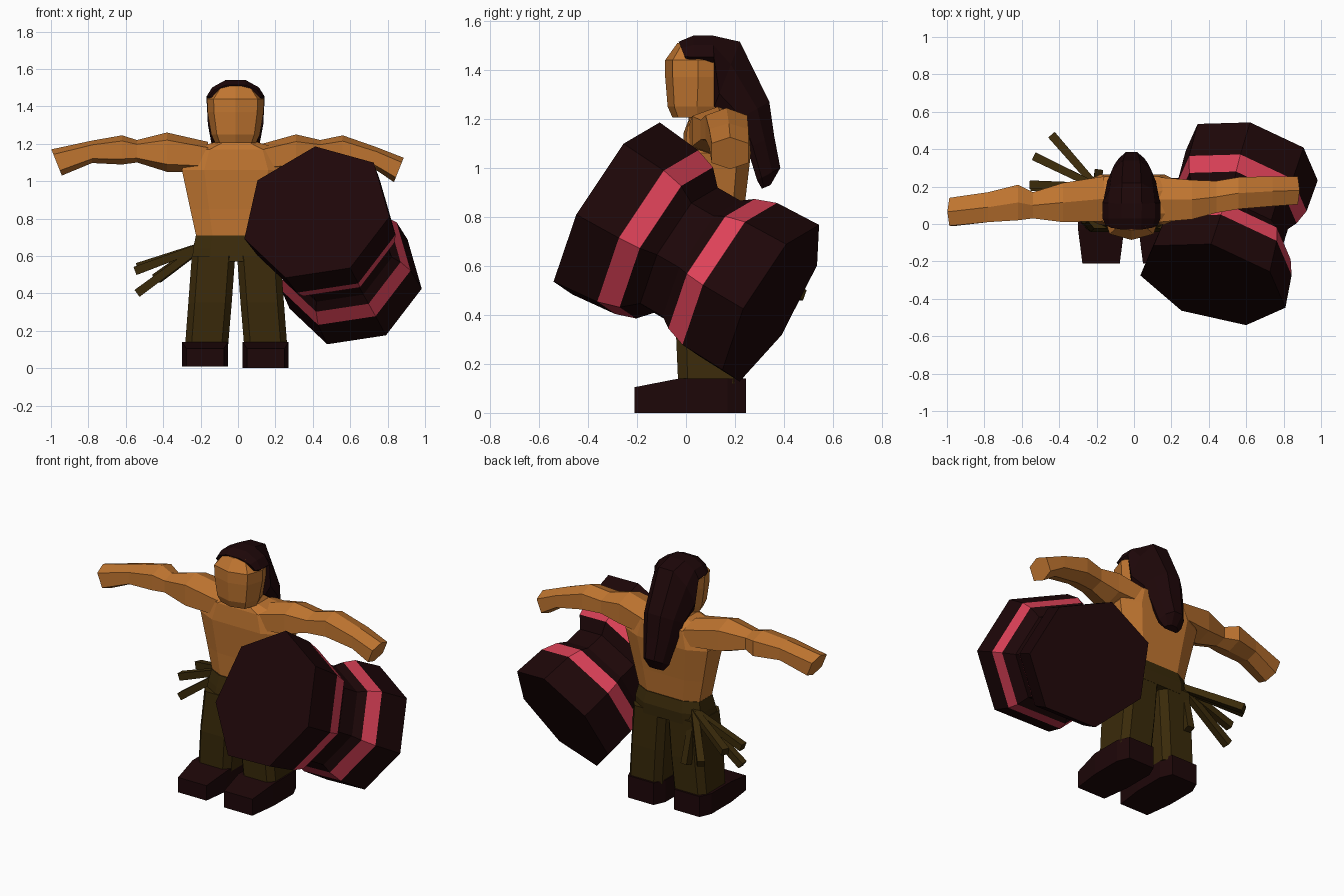
import bpy, bmesh
from math import sin, cos, pi, copysign
from mathutils import Vector

if "Cube" in bpy.data.objects:
    bpy.data.objects.remove(bpy.data.objects["Cube"], do_unlink=True)


def material(name, colour):
    mat = bpy.data.materials.new(name)
    mat.use_nodes = True
    mat.diffuse_color = (*colour, 1)
    mat.node_tree.nodes["Principled BSDF"].inputs["Base Color"].default_value = (*colour, 1)
    return mat


skin = material("tan skin", (0.53, 0.18, 0.03))
brown = material("dark brown", (0.0125, 0.002, 0.0025))
olive = material("olive cloth", (0.042, 0.023, 0.003))
pink = material("pink band", (0.74, 0.055, 0.1))


def loft(name, rings, mats, paint=None):
    """Skin a list of equal-sized point rings and cap both ends."""
    bm = bmesh.new()
    rows = [[bm.verts.new(p) for p in ring] for ring in rings]
    n = len(rows[0])
    for k, (low, high) in enumerate(zip(rows, rows[1:])):
        for i in range(n):
            j = (i + 1) % n
            face = bm.faces.new((low[i], low[j], high[j], high[i]))
            face.material_index = paint(k) if paint else 0
    bm.faces.new(rows[0])
    bm.faces.new(rows[-1])
    bmesh.ops.recalc_face_normals(bm, faces=bm.faces[:])
    mesh = bpy.data.meshes.new(name)
    bm.to_mesh(mesh)
    bm.free()
    obj = bpy.data.objects.new(name, mesh)
    bpy.context.collection.objects.link(obj)
    for mat in mats:
        mesh.materials.append(mat)


def squash(value, power):
    return copysign(abs(value) ** power, value)


def level_ring(cx, cy, z, rx, ry, turn=0.5, power=0.6):
    """Horizontal eight-sided ring; turn 0.5 gives a flat front."""
    angles = [(i + turn) * pi / 4 for i in range(8)]
    grow = 1 / cos(pi / 8) ** power if turn else 1
    return [(cx + rx * grow * squash(cos(a), power),
             cy + ry * grow * squash(sin(a), power), z) for a in angles]


# Torso with neck
loft("torso", [level_ring(-0.01, *row) for row in (
    (0.12, 0.69, 0.21, 0.105), (0.125, 0.85, 0.245, 0.115),
    (0.13, 1.06, 0.29, 0.135), (0.13, 1.17, 0.24, 0.125),
    (0.11, 1.21, 0.11, 0.09), (0.08, 1.28, 0.07, 0.07))], [skin])

# Head with a ridge down the middle of the face
loft("head", [level_ring(-0.013, *row, turn=0, power=0.75) for row in (
    (0.045, 1.205, 0.11, 0.1), (0.045, 1.25, 0.13, 0.12),
    (0.05, 1.37, 0.15, 0.135), (0.05, 1.44, 0.152, 0.135),
    (0.055, 1.51, 0.095, 0.09))], [skin])


# Hair sweeping over the head into a long tail
def hair_ring(y0, z0, y1, z1, width):
    outline = ((0, 0.35), (0.35, 0.8), (0.8, 1), (1, 0.85))
    half = [(w * width, y0 + (y1 - y0) * t, z0 + (z1 - z0) * t) for t, w in outline]
    return [(x - 0.013, y, z) for x, y, z in half] + \
           [(-x - 0.013, y, z) for x, y, z in reversed(half)]


loft("hair", [hair_ring(*row) for row in (
    (-0.03, 1.515, 0, 1.44, 0.14), (0.03, 1.54, 0.03, 1.43, 0.155),
    (0.11, 1.54, 0.115, 1.43, 0.156), (0.22, 1.515, 0.115, 1.25, 0.148),
    (0.34, 1.27, 0.2, 1.19, 0.13), (0.36, 1.13, 0.25, 1.08, 0.112),
    (0.385, 1, 0.29, 0.95, 0.085), (0.345, 0.93, 0.31, 0.915, 0.05))], [brown])


# Arms: six-sided sections from shoulder to fist, fist end slanted
def arm_ring(x, y, z, ry, rz, skew=0):
    ring = []
    for i in range(6):
        a = (i + 0.5) * pi / 3
        dz = rz * squash(sin(a), 0.7)
        ring.append((x + skew * dz, y + ry * cos(a) / cos(pi / 6), z + dz))
    return ring


def arm(name, side, rows):
    rings = [arm_ring(side * row[0], *row[1:]) for row in rows[:-1]]
    rings.append(arm_ring(side * rows[-1][0], *rows[-1][1:], skew=side * 0.4))
    loft(name, rings, [skin])


arm("right_arm", -1, (
    (0.16, 0.135, 1.13, 0.12, 0.08), (0.38, 0.115, 1.155, 0.105, 0.105),
    (0.54, 0.1, 1.16, 0.07, 0.06), (0.62, 0.115, 1.167, 0.095, 0.078),
    (0.78, 0.09, 1.157, 0.08, 0.06), (0.97, 0.065, 1.1, 0.075, 0.07)))
arm("left_arm", 1, (
    (0.13, 0.13, 1.12, 0.12, 0.08), (0.31, 0.13, 1.15, 0.105, 0.1),
    (0.44, 0.145, 1.155, 0.085, 0.065), (0.56, 0.165, 1.165, 0.085, 0.08),
    (0.74, 0.175, 1.12, 0.08, 0.062), (0.86, 0.18, 1.06, 0.075, 0.065)))

# Trousers
loft("trouser_hips", [level_ring(-0.01, *row) for row in (
    (0.11, 0.57, 0.235, 0.135), (0.12, 0.64, 0.23, 0.13),
    (0.12, 0.71, 0.215, 0.112))], [olive])

# Legs and shoes
for name, side, foot, sole in (("right", -1, -0.168, 0.01), ("left", 1, 0.148, 0)):
    hip = side * 0.121 - 0.01
    loft(name + "_trouser_leg", [
        level_ring(foot, 0.1, 0.12, 0.115, 0.132, power=0.4),
        level_ring((foot + hip) / 2, 0.1, 0.35, 0.116, 0.142, power=0.4),
        level_ring(hip, 0.11, 0.6, 0.116, 0.134, power=0.4)], [olive])
    shoe = []
    for y, half, top in ((-0.21, 0.1, 0.105), (-0.03, 0.123, 0.14),
                         (0.17, 0.123, 0.14), (0.245, 0.09, 0.14)):
        x = foot - 0.008 * (side < 0)
        shoe.append([(x - half, y, sole), (x + half, y, sole),
                     (x + half, y, top), (x - half, y, top)])
    loft(name + "_shoe", shoe, [brown])


# Loose sash ends flying from the right hip
def strand(name, start, end, thick):
    start, end = Vector(start), Vector(end)
    along = (end - start).normalized()
    side = along.cross((0, 0, 1)).normalized()
    up = side.cross(along)
    rings = [[p + side * (a * w) + up * (b * w)
              for a, b in ((1, 1), (-1, 1), (-1, -1), (1, -1))]
             for p, w in ((start, thick), (end, thick * 1.2))]
    loft(name, rings, [olive])


for i, tip in enumerate(((-0.435, 0.47, 0.48), (-0.53, 0.36, 0.54),
                         (-0.54, 0.2, 0.4), (-0.55, 0.21, 0.52),
                         (-0.19, 0.27, 0.34))):
    strand(f"sash_strand_{i + 1}", (-0.2, 0.2, 0.65), tip, 0.019)

# Hourglass drum with seven sides and two pink bands
front, back = Vector((0.42, -0.315, 0.83)), Vector((0.628, 0.355, 0.443))
axis = (back - front).normalized()
up = Vector((-0.01, 0.2, 0.36))
up = (up - axis * up.dot(axis)).normalized()
across = axis.cross(up)
profile = ((0, 0.412), (0.2, 0.392), (0.29, 0.362), (0.35, 0.3),
           (0.46, 0.3), (0.51, 0.335), (0.6, 0.367), (0.8, 0.375))
rings = [[front + axis * t + (up * cos(a) + across * sin(a)) * r
          for a in (i * 2 * pi / 7 for i in range(7))] for t, r in profile]
loft("drum", rings, [brown, pink], lambda k: int(k in (1, 5)))
